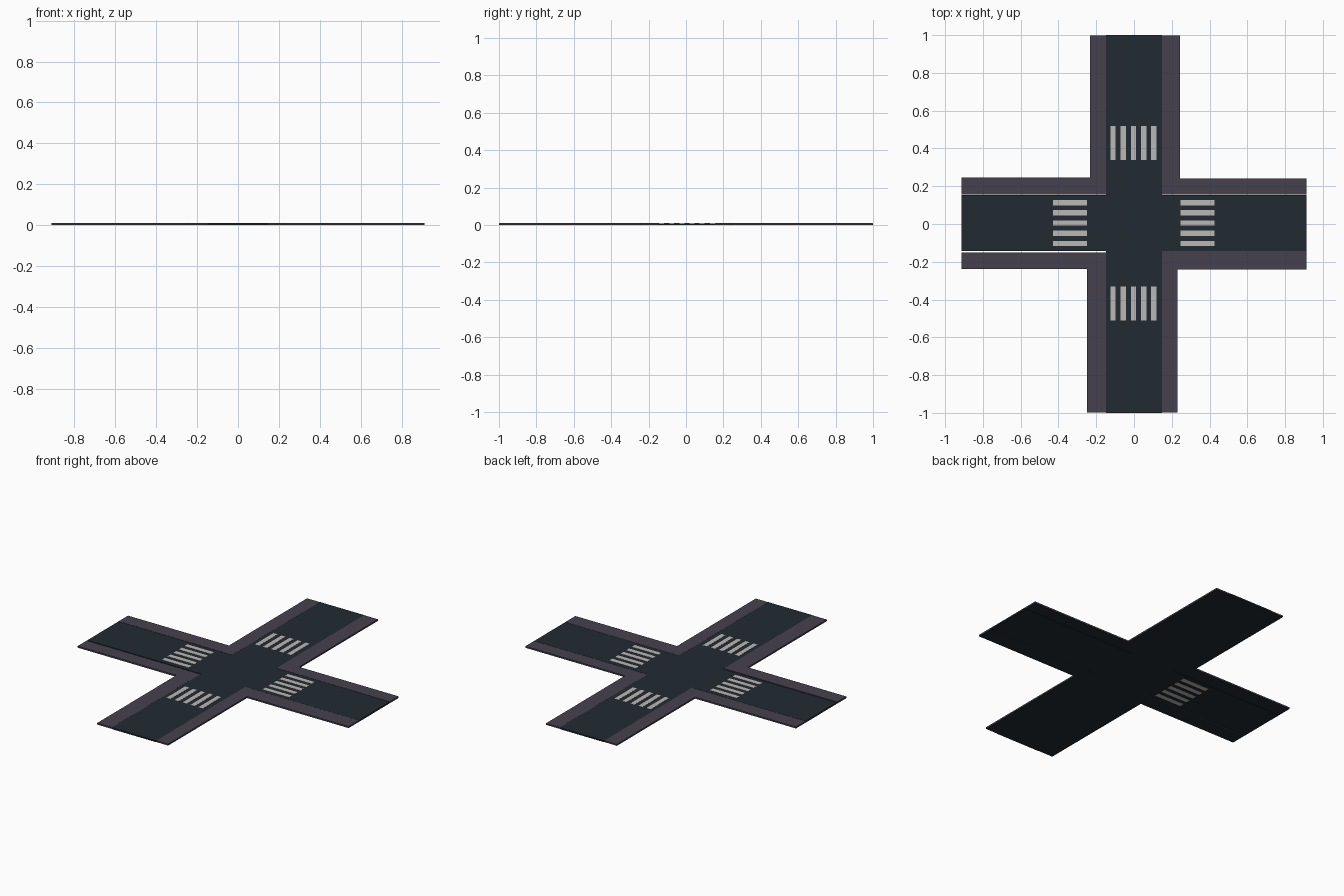
import bpy, bmesh

if "Cube" in bpy.data.objects:
    bpy.data.objects.remove(bpy.data.objects["Cube"])


def material(name, color):
    m = bpy.data.materials.new(name)
    m.diffuse_color = (*color, 1)
    m.use_nodes = True
    m.node_tree.nodes["Principled BSDF"].inputs["Base Color"].default_value = m.diffuse_color
    return m


ASPHALT = material("asphalt", (0.016, 0.024, 0.031))
PAVING = material("paving", (0.060, 0.053, 0.075))
PAINT = material("white_paint", (0.50, 0.48, 0.47))


def slab(name, outlines, z0, z1, mats):
    """Flat slab(s) from outlines; a second material goes on the underside."""
    bm = bmesh.new()
    for pts in outlines:
        face = bm.faces.new([bm.verts.new((x, y, z0)) for x, y in pts])
        ext = bmesh.ops.extrude_face_region(bm, geom=[face], use_keep_orig=True)
        for v in ext["geom"]:
            if isinstance(v, bmesh.types.BMVert):
                v.co.z = z1
    bmesh.ops.recalc_face_normals(bm, faces=bm.faces)
    if len(mats) > 1:
        for f in bm.faces:
            if f.normal.z < -0.5:
                f.material_index = 1
    mesh = bpy.data.meshes.new(name)
    bm.to_mesh(mesh)
    bm.free()
    for m in mats:
        mesh.materials.append(m)
    obj = bpy.data.objects.new(name, mesh)
    bpy.context.collection.objects.link(obj)
    return obj


def rect(x0, x1, y0, y1):
    return [(x0, y0), (x1, y0), (x1, y1), (x0, y1)]


# Crossing roads
W, S, N, END = 0.149, -0.143, 0.154, 0.913
slab("road", [[(-W, -1), (W, -1), (W, S), (END, S), (END, N), (W, N),
               (W, 1), (-W, 1), (-W, N), (-END, N), (-END, S), (-W, S)]],
     0.0004, 0.0095, [ASPHALT])

# L-shaped corner pavements: x side, y side, outer x, inner y, outer y
corners = {
    "north_east": (1, 1, 0.243, 0.156, 0.24),
    "north_west": (-1, 1, 0.234, 0.156, 0.247),
    "south_west": (-1, -1, 0.249, 0.150, 0.238),
    "south_east": (1, -1, 0.229, 0.144, 0.241),
}
for name, (sx, sy, ox, iy, oy) in corners.items():
    ell = [(W, iy), (END, iy), (END, oy), (ox, oy), (ox, 0.998), (W, 0.998)]
    slab("sidewalk_" + name, [[(sx * x, sy * y) for x, y in ell]],
         0.0004, 0.0098, [PAVING, ASPHALT])

# Zebra crossings, five bars on each arm
STEP, HALF = 0.054, 0.014
for name, a, b, z0 in (("north", 0.34, 0.52, 0.002), ("south", -0.51, -0.33, 0.002)):
    bars = [rect(-0.003 + i * STEP - HALF, -0.003 + i * STEP + HALF, a, b)
            for i in range(-2, 3)]
    slab("crosswalk_" + name, bars, z0, 0.0104, [PAINT])
for name, a, b, z0 in (("east", 0.247, 0.427, 0.002), ("west", -0.43, -0.25, 0.0)):
    bars = [rect(a, b, 0.005 + i * STEP - HALF, 0.005 + i * STEP + HALF)
            for i in range(-2, 3)]
    slab("crosswalk_" + name, bars, z0, 0.0104, [PAINT])
